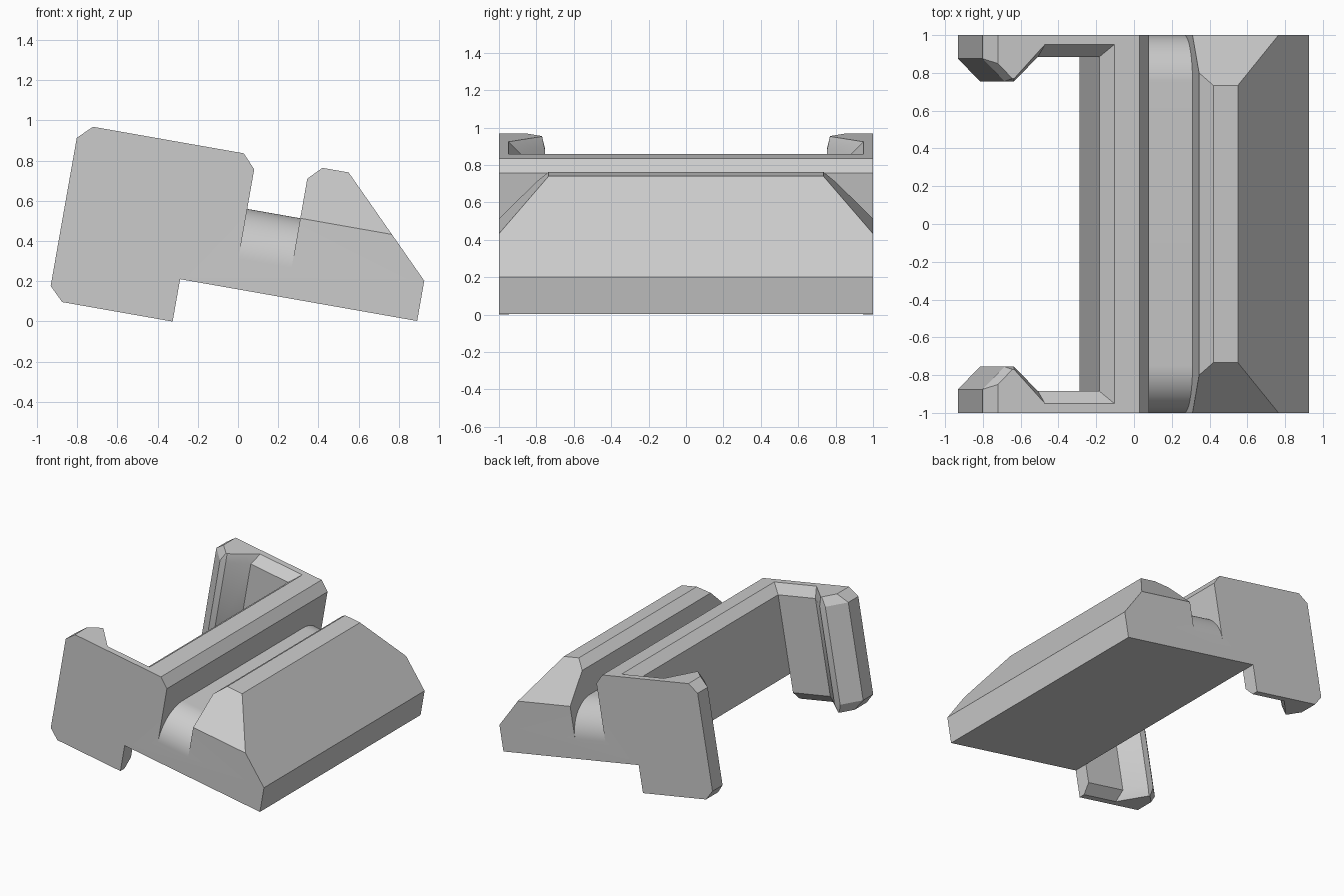
import bpy, bmesh, math
from mathutils import Matrix

if "Cube" in bpy.data.objects:
    bpy.data.objects.remove(bpy.data.objects["Cube"])

TILT = Matrix.Rotation(math.radians(10), 4, 'Y')

grey = bpy.data.materials.new("light grey")
grey.diffuse_color = (0.6, 0.6, 0.6, 1)
grey.use_nodes = True
grey.node_tree.nodes["Principled BSDF"].inputs["Base Color"].default_value = grey.diffuse_color


def loft(name, rings):
    """Closed solid through a list of matching rings of points."""
    bm = bmesh.new()
    loops = [[bm.verts.new(p) for p in ring] for ring in rings]
    n = len(loops[0])
    for a, b in zip(loops, loops[1:]):
        for i in range(n):
            j = (i + 1) % n
            bm.faces.new((a[i], a[j], b[j], b[i]))
    bm.faces.new(loops[0])
    bm.faces.new(loops[-1])
    bmesh.ops.recalc_face_normals(bm, faces=bm.faces[:])
    mesh = bpy.data.meshes.new(name)
    bm.to_mesh(mesh)
    bm.free()
    mesh.materials.append(grey)
    obj = bpy.data.objects.new(name, mesh)
    bpy.context.collection.objects.link(obj)
    return obj


def combine(target, other, operation):
    """Apply a boolean and remove the tool object."""
    other.hide_render = True
    mod = target.modifiers.new("bool", 'BOOLEAN')
    mod.operation, mod.object, mod.solver = operation, other, 'EXACT'
    bpy.context.view_layer.objects.active = target
    bpy.ops.object.modifier_apply(modifier=mod.name)
    bpy.data.objects.remove(other)


# Body: rear wall, groove, ridge and base in one profile
profile = [(-.32, .157), (.877, .157), (.877, .36), (.413, .825), (.281, .825),
           (.216, .759), (.216, .559), (-.052, .559), (-.052, .759),
           (-.117, .828), (-.252, .828), (-.32, .76)]
body = loft("clip_body", [[(u, y, v) for u, v in profile] for y in (-1, 1)])

# Cutters for the ridge end bevels and the rounded groove ends
bevel = [(1.1, .459), (1.1, .95), (.609, .95)]
R = .25
arc = [(1 - R + R * math.sin(t), .559 - R + R * math.cos(t))
       for t in (math.pi / 2 * i / 24 for i in range(25))]
scoop = arc + [(1.1, .559 - R), (1.1, .7), (1 - R, .7)]

# Side plate with hook: outlines in plan at mid height and at its bevelled ends
mid = [(-.948, 1), (-.948, .875), (-.83, .755), (-.78, .755), (-.65, .885), (-.32, .885), (-.32, 1)]
top = [(-.878, 1), (-.878, .85), (-.80, .77), (-.79, .77), (-.625, .95), (-.252, .95), (-.252, 1)]
bottom = top[:5] + [(-.32, .95), (-.32, 1)]
levels = [(-.057, bottom), (.012, mid), (.76, mid), (.828, top)]

for s in (-1, 1):
    for cut, u0, u1 in ((bevel, .1, 1.0), (scoop, -.052, .216)):
        tool = loft("cutter", [[(u, s * y, v) for y, v in cut] for u in (u0, u1)])
        combine(body, tool, 'DIFFERENCE')
    plate = loft("hook_plate", [[(u, s * y, v) for u, y in ring] for v, ring in levels])
    combine(body, plate, 'UNION')

# Tilt into the resting pose and smooth only the rounded groove
body.data.transform(TILT)
body.select_set(True)
bpy.context.view_layer.objects.active = body
bpy.ops.object.shade_smooth_by_angle(angle=math.radians(20))
